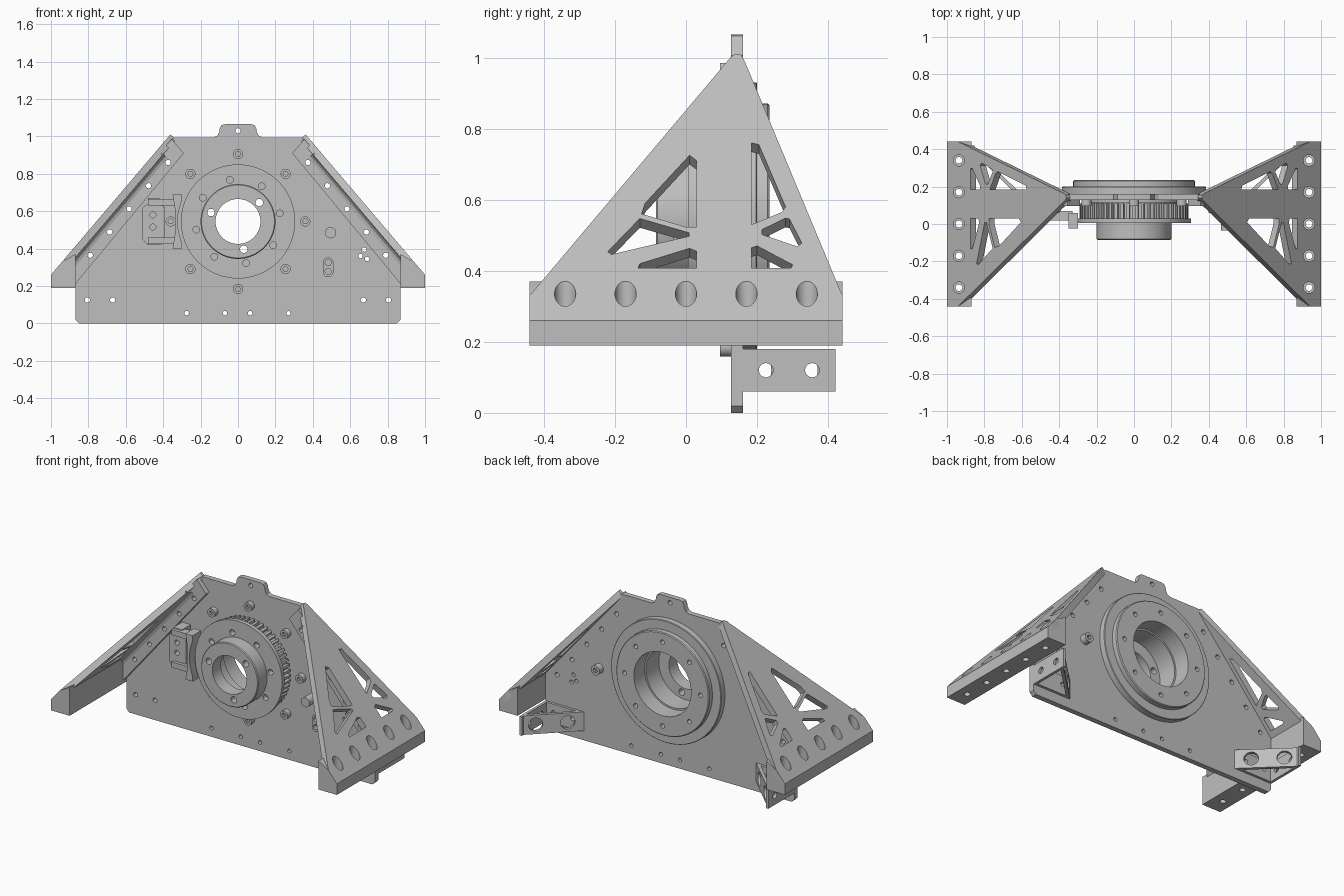
import bpy
import bmesh
from math import sin, cos, tau, radians
from mathutils import Vector

old = bpy.data.objects.get("Cube")
if old:
    bpy.data.objects.remove(old, do_unlink=True)

grey = bpy.data.materials.new("machined_grey")
grey.use_nodes = True
grey.diffuse_color = (0.52, 0.52, 0.52, 1)
grey.node_tree.nodes["Principled BSDF"].inputs["Base Color"].default_value = (0.52, 0.52, 0.52, 1)
parts = []
HUB_Z = 0.545


# Frames turn a 2D point and a depth into a 3D position
def front(x, z, y):
    return (x, y, z)


def side(y, z, x):
    return (x, y, z)


def top(x, y, z):
    return (x, y, z)


def slope(y, z, d):
    return (1 - 0.851 * (z - 0.26) - 0.761 * d, y, z - 0.648 * d)


def along_slope(d, y, z):
    return slope(y, z, d)


def brace(a, z, d):
    return (0.6 + 0.718 * a - 0.696 * d, 0.158 + 0.696 * a + 0.718 * d, z)


def circle(cx, cy, r, n=24):
    return [(cx + r * cos(tau * i / n), cy + r * sin(tau * i / n)) for i in range(n)]


def rect(x0, x1, y0, y1):
    return [(x0, y0), (x1, y0), (x1, y1), (x0, y1)]


def ring(count, radius, r, start=0, n=24):
    spots = [radians(start) + tau * i / count for i in range(count)]
    return [circle(radius * cos(a), HUB_Z + radius * sin(a), r, n) for a in spots]


def both(spots, r):
    return [circle(s * x, z, r) for x, z in spots for s in (1, -1)]


def finish(name, bm):
    bmesh.ops.recalc_face_normals(bm, faces=bm.faces)
    mesh = bpy.data.meshes.new(name)
    bm.to_mesh(mesh)
    bm.free()
    mesh.materials.append(grey)
    obj = bpy.data.objects.new(name, mesh)
    bpy.context.scene.collection.objects.link(obj)
    parts.append(obj)
    return obj


def prism(name, loops, frame, d0, d1):
    bm = bmesh.new()
    for loop in loops:
        a = [bm.verts.new(frame(p, q, d0)) for p, q in loop]
        b = [bm.verts.new(frame(p, q, d1)) for p, q in loop]
        bm.faces.new(a)
        bm.faces.new(b[::-1])
        for i in range(len(loop)):
            j = (i + 1) % len(loop)
            bm.faces.new((a[i], b[i], b[j], a[j]))
    return finish(name, bm)


def lathe(name, profile, n=72):
    bm = bmesh.new()
    rings = []
    for i in range(n):
        c, s = cos(tau * i / n), sin(tau * i / n)
        rings.append([bm.verts.new((r * c, y, HUB_Z + r * s)) for r, y in profile])
    for i in range(n):
        a, b = rings[i], rings[(i + 1) % n]
        for k in range(len(profile)):
            m = (k + 1) % len(profile)
            bm.faces.new((a[k], a[m], b[m], b[k]))
    return finish(name, bm)


def cut(obj, loops, frame, d0, d1):
    cutter = prism("cutter", loops, frame, d0, d1)
    cutter.hide_render = True
    mod = obj.modifiers.new("cut", 'BOOLEAN')
    mod.operation = 'DIFFERENCE'
    mod.solver = 'EXACT'
    mod.object = cutter
    bpy.context.view_layer.update()
    deps = bpy.context.evaluated_depsgraph_get()
    mesh = bpy.data.meshes.new_from_object(obj.evaluated_get(deps))
    obj.modifiers.clear()
    obj.data = mesh
    parts.remove(cutter)
    bpy.data.objects.remove(cutter, do_unlink=True)


def mirror(*objs):
    for obj in objs:
        obj.modifiers.new("mirror", 'MIRROR').use_clip = False


# Main upright plate with lifting tab
half = [(0.85, 0), (0.87, 0.02), (0.87, 0.385), (0.355, 0.985), (0.34, 0.995), (0.13, 0.995),
        (0.11, 1.005), (0.1, 1.025), (0.097, 1.045), (0.088, 1.06), (0.07, 1.065)]
plate = prism("main_plate", [half + [(-x, z) for x, z in half[::-1]]], front, 0.127, 0.16)
flange_holes = [(0.374 + 0.104 * i, 0.86 - 0.124 * i) for i in range(5)]
foot_holes = [(0.67, 0.125), (0.805, 0.125)]
cut(plate, [circle(0, HUB_Z, 0.22, 64), circle(0, 1.03, 0.014)]
    + both(flange_holes + foot_holes, 0.014)
    + [circle(x, 0.055, 0.012) for x in (-0.275, -0.07, 0.065, 0.27)]
    + [circle(x, z, 0.012) for x, z in ((0.675, 0.395), (0.655, 0.36), (0.69, 0.345))],
    front, 0.05, 0.25)

# Sloping side panels with truss windows
panel = prism("side_panels", [[(-0.44, 0.26), (0.44, 0.26), (0.44, 0.33), (0.165, 0.99),
              (0.155, 1.008), (0.138, 1.01), (0.125, 1.0), (-0.44, 0.33)]], slope, 0, 0.04)
windows = [
    [(0.01, 0.725), (0.03, 0.71), (0.03, 0.523), (0, 0.523), (-0.125, 0.56), (-0.115, 0.59)],
    [(-0.13, 0.547), (0.008, 0.507), (0.008, 0.497), (-0.21, 0.446), (-0.22, 0.454)],
    [(0.01, 0.463), (0.03, 0.455), (0.03, 0.407), (-0.135, 0.407), (-0.13, 0.42)],
    [(0.185, 0.76), (0.205, 0.755), (0.28, 0.58), (0.27, 0.565), (0.185, 0.53)],
    [(0.28, 0.548), (0.291, 0.546), (0.326, 0.478), (0.313, 0.468), (0.214, 0.502), (0.214, 0.516)],
    [(0.185, 0.465), (0.2, 0.47), (0.3, 0.417), (0.295, 0.407), (0.185, 0.407)]]
cut(panel, windows, slope, -0.05, 0.1)

# Solid feet along the lower edge, with counterbored bolt holes
foot = prism("panel_feet", [[(1, 0.19), (1, 0.26), (0.941, 0.329), (0.87, 0.37), (0.87, 0.19)]],
             front, -0.44, 0.44)
rows = [-0.34, -0.17, 0, 0.17, 0.34]
for obj in (panel, foot):
    cut(obj, [circle(0.936, y, 0.03) for y in rows], top, 0.25, 0.6)
    cut(obj, [circle(0.936, y, 0.018) for y in rows], top, 0.1, 0.6)

# Flanges that bolt the panels to the plate, with a curved inner corner
flange = prism("panel_flanges", [[(0.87, 0.21), (0.29, 0.91), (0.355, 0.985), (0.87, 0.39)]],
               front, 0.095, 0.128)
cut(flange, [circle(x, z, 0.014) for x, z in flange_holes], front, 0, 0.2)
fillet = prism("panel_fillets", [[(0.03, 0.1), (0.03, 0.06), (0.04, 0.06), (0.044, 0.077),
               (0.055, 0.09), (0.07, 0.095), (0.07, 0.1)]], along_slope, 0.34, 0.93)
mirror(panel, foot, flange, fillet)

# Triangular rear braces
rear_leg = prism("brace_plate_legs", [[(0.6, 0.158), (0.87, 0.158), (0.87, 0.176), (0.62, 0.176)]],
                 top, 0.06, 0.18)
cut(rear_leg, [circle(x, z, 0.014) for x, z in foot_holes], front, 0, 0.3)
side_leg = prism("brace_side_legs", [rect(0.853, 0.87, 0.158, 0.42)], top, 0.06, 0.18)
cut(side_leg, [circle(y, 0.12, 0.02) for y in (0.225, 0.355)], side, 0.8, 0.9)
diagonal = prism("brace_diagonals", [[(0.6, 0.158), (0.628, 0.158), (0.87, 0.393), (0.87, 0.42)]],
                 top, 0.06, 0.18)
cut(diagonal, [circle(a, 0.12, 0.042) for a in (0.096, 0.283)], brace, -0.06, 0.06)
mirror(rear_leg, side_leg, diagonal)

# Rotating hub with a stepped bore
hub = lathe("hub", [(0.12, -0.085), (0.195, -0.085), (0.2, -0.08), (0.2, 0.005), (0.305, 0.005),
                    (0.305, 0.03), (0.27, 0.03), (0.27, 0.115), (0.25, 0.115), (0.25, 0.128),
                    (0.19, 0.128), (0.19, 0), (0.12, 0)])
cut(hub, ring(3, 0.152, 0.02, 41.6), front, -0.2, 0.1)
cut(hub, ring(8, 0.227, 0.018, 11), front, -0.01, 0.04)

# Pulley teeth
teeth = []
for i in range(56):
    a = tau * i / 56
    pts = [(0.26, -0.034), (0.291, -0.026), (0.291, 0.026), (0.26, 0.034)]
    teeth.append([(r * cos(a + t), HUB_Z + r * sin(a + t)) for r, t in pts])
prism("pulley_teeth", teeth, front, 0.025, 0.11)

# Rear bearing ring
bearing = lathe("bearing_ring", [(0.2, 0.128), (0.22, 0.128), (0.22, 0.159), (0.385, 0.159),
                (0.385, 0.197), (0.382, 0.2), (0.325, 0.2), (0.325, 0.23), (0.32, 0.235), (0.2, 0.235)])
cut(bearing, ring(8, 0.265, 0.014, 0), front, 0.2, 0.3)

# Socket bolts around the hub
bolts = prism("ring_bolts", ring(8, 0.36, 0.027), front, 0.095, 0.128)
cut(bolts, ring(8, 0.36, 0.014, 0, 6), front, 0.05, 0.112)

# Clamp beside the pulley
body = prism("clamp_body", [[(-0.485, 0.42), (-0.41, 0.42), (-0.39, 0.45), (-0.39, 0.62), (-0.42, 0.64),
             (-0.42, 0.67), (-0.48, 0.67), (-0.48, 0.64), (-0.51, 0.62), (-0.51, 0.45)]],
             front, 0.04, 0.128)
cut(body, [circle(-0.455, z, 0.016) for z in (0.58, 0.515)], front, 0, 0.1)
prism("clamp_arms", [rect(-0.48, -0.33, z, z + 0.035) for z in (0.425, 0.63)], front, 0.02, 0.07)
prism("clamp_jaw", [[(-0.35, 0.4), (-0.3, 0.4), (-0.3, 0.43), (-0.318, 0.49), (-0.324, 0.545),
      (-0.318, 0.6), (-0.3, 0.66), (-0.3, 0.69), (-0.35, 0.69), (-0.338, 0.62), (-0.338, 0.47)]],
      front, -0.025, 0.06)

# Idler post with rear boss, and slotted pad
post = prism("idler_post", [circle(0.495, 0.485, 0.03)], front, -0.035, 0.2)
cut(post, [circle(0.495, 0.485, 0.015, 6)], front, 0.18, 0.25)
pad = prism("slotted_pad", [[(0.482 + 0.028 * cos(a), 0.3 + 0.028 * sin(a) + (0.025 if i < 12 else -0.025))
            for i, a in enumerate(tau * (k + 0.5) / 24 for k in range(24))]], front, 0.09, 0.128)
cut(pad, [circle(0.482, z, 0.016) for z in (0.278, 0.325)], front, 0.05, 0.115)

# Smooth round walls, keep edges crisp
bpy.ops.object.select_all(action='DESELECT')
for obj in parts:
    obj.select_set(True)
bpy.context.view_layer.objects.active = plate
bpy.ops.object.shade_smooth_by_angle(angle=radians(25))
